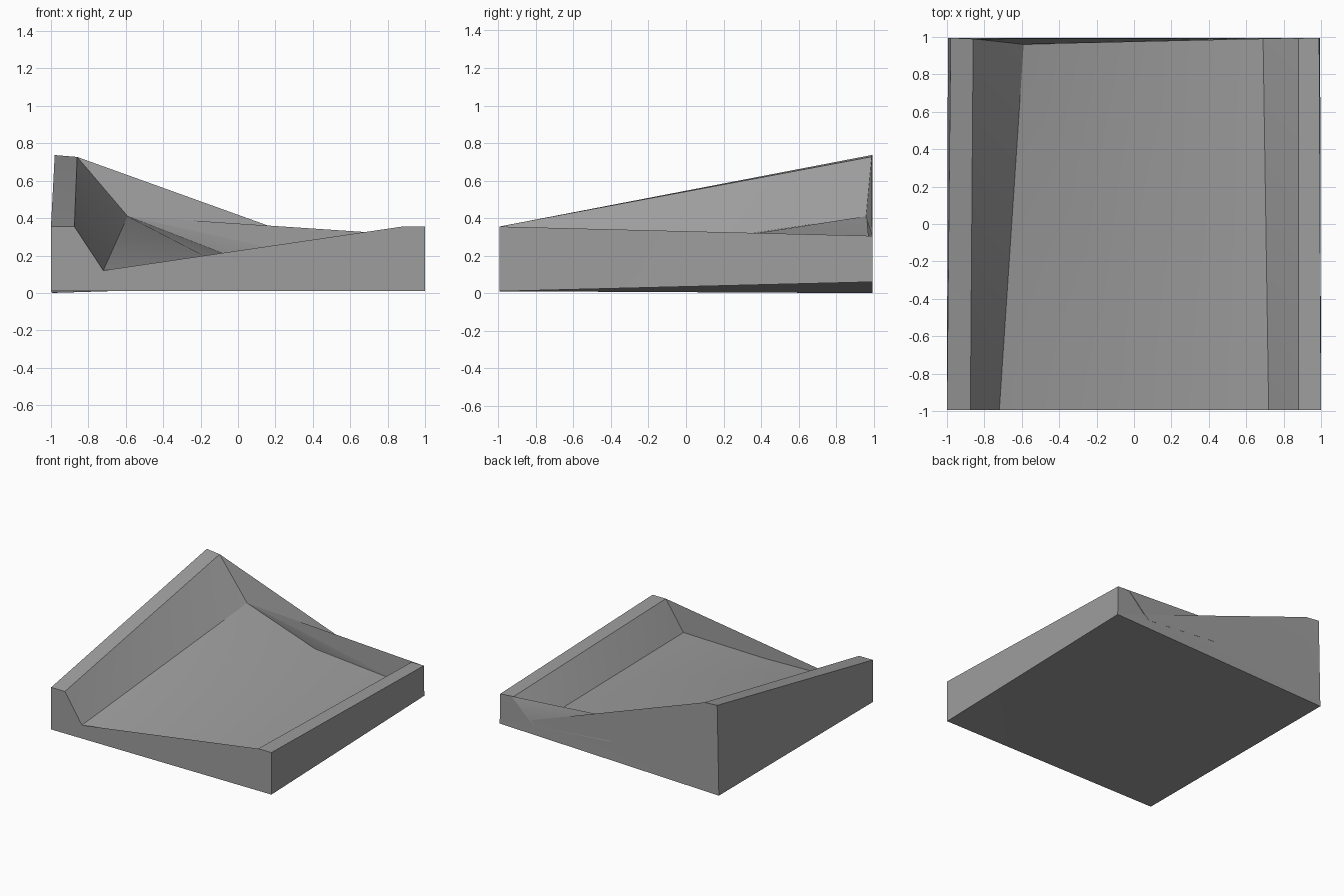
import bpy, bmesh, math

cube = bpy.data.objects.get("Cube")
if cube:
    bpy.data.objects.remove(cube, do_unlink=True)

# Single grey material
grey = bpy.data.materials.new("mid grey")
colour = (0.34, 0.34, 0.34, 1)
grey.use_nodes = True
grey.diffuse_color = colour
grey.node_tree.nodes["Principled BSDF"].inputs["Base Color"].default_value = colour

# Matching cross-sections (x, y, z): base corner, rail, channel floor, rail, base corner
END = 0.995
front_profile = [(x, -END, z) for x, z in (
    (-1, 0.01), (-1, 0.355), (-0.875, 0.355), (-0.72, 0.12), (0, 0.105),
    (0.72, 0.12), (0.88, 0.355), (1, 0.355), (1, 0.01))]
back_profile = [
    (-0.995, END, 0), (-0.98, END, 0.737), (-0.86, END - 0.005, 0.727),
    (-0.59, 0.96, 0.41), (0, END, 0.18), (0.69, END, 0.12),
    (0.88, END, 0.305), (0.99, END, 0.305), (0.995, END, 0.06)]

# Loft the twisted channel between its two ends
bm = bmesh.new()
front = [bm.verts.new(p) for p in front_profile]
back = [bm.verts.new(p) for p in back_profile]
count = len(front)
for i in range(count):
    j = (i + 1) % count
    bm.faces.new((front[i], back[i], front[j]))
    bm.faces.new((back[i], back[j], front[j]))
caps = [bm.faces.new(front), bm.faces.new(back)]
bmesh.ops.triangulate(bm, faces=caps)
bmesh.ops.recalc_face_normals(bm, faces=bm.faces[:])

mesh = bpy.data.meshes.new("banked_channel")
bm.to_mesh(mesh)
bm.free()
mesh.materials.append(grey)
channel = bpy.data.objects.new("banked_channel", mesh)
bpy.context.collection.objects.link(channel)

# Smooth the floor while keeping the rail edges crisp
bpy.ops.object.select_all(action="DESELECT")
channel.select_set(True)
bpy.context.view_layer.objects.active = channel
bpy.ops.object.shade_smooth_by_angle(angle=math.radians(24))
